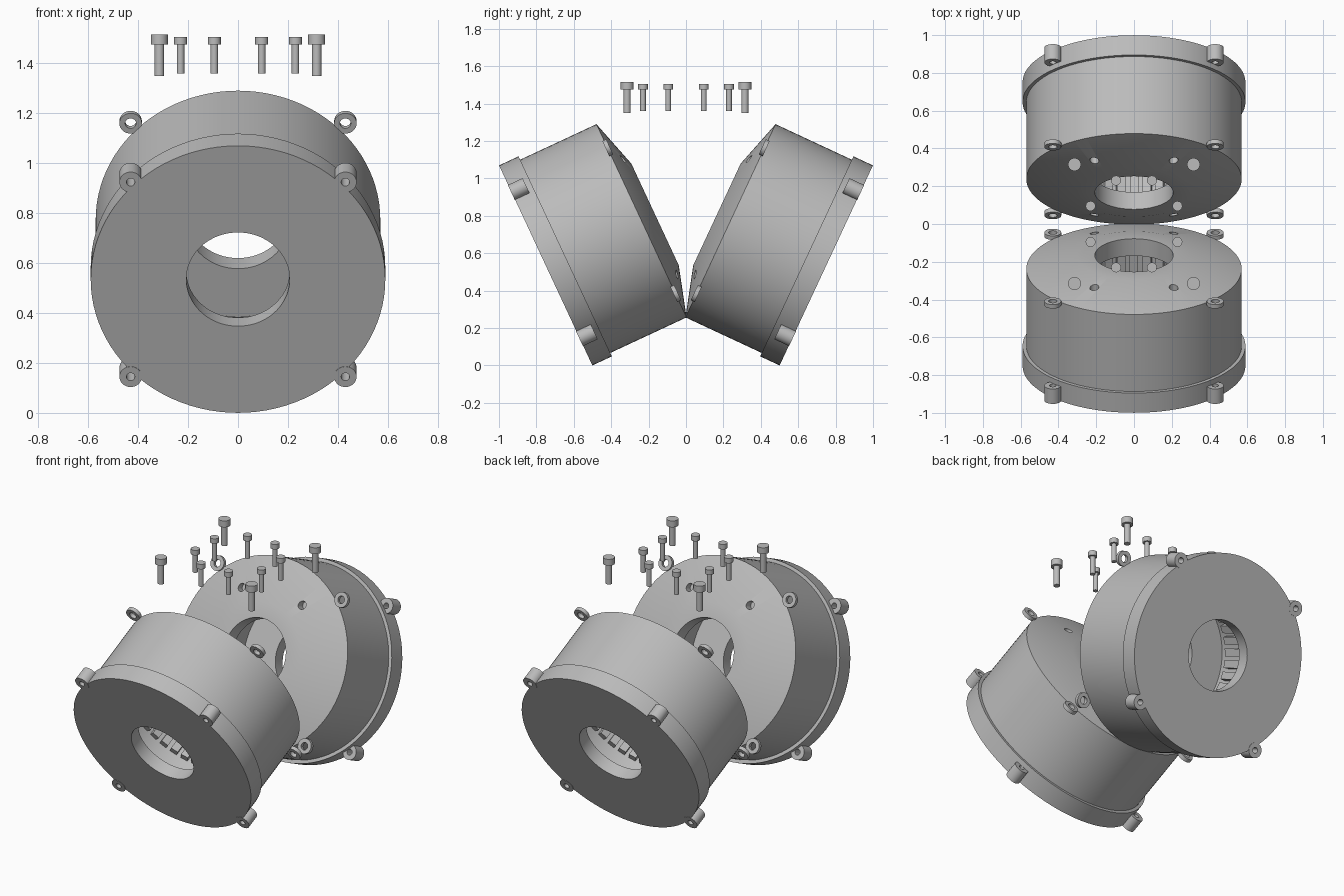
import bpy, bmesh
from math import pi, sin, cos, radians
from mathutils import Matrix, Vector

if "Cube" in bpy.data.objects:
    bpy.data.objects.remove(bpy.data.objects["Cube"], do_unlink=True)

metal = bpy.data.materials.new("grey_metal")
metal.use_nodes = True
GREY = (0.5, 0.5, 0.5, 1)
metal.diffuse_color = GREY
metal.node_tree.nodes["Principled BSDF"].inputs["Base Color"].default_value = GREY


def lathe(bm, profile, steps, at=(0, 0, 0), closed=True):
    """Spin an (r, z) profile around the z axis; an open one starts and ends on the axis."""
    rings = []
    for r, z in profile:
        if r == 0:
            rings.append([bm.verts.new(Vector(at) + Vector((0, 0, z)))] * steps)
        else:
            rings.append([bm.verts.new(Vector(at) + Vector(
                (r * cos(2 * pi * i / steps), r * sin(2 * pi * i / steps), z)))
                for i in range(steps)])
    pairs = list(zip(rings, rings[1:]))
    if closed:
        pairs.append((rings[-1], rings[0]))
    for a, b in pairs:
        for i in range(steps):
            j = (i + 1) % steps
            bm.faces.new(list(dict.fromkeys((a[i], a[j], b[j], b[i]))))


def tube(bm, outer, inner, z0, z1, at, steps=32):
    lathe(bm, [(inner, z0), (outer, z0), (outer, z1), (inner, z1)], steps, at)


def finish(bm, name, matrix):
    bmesh.ops.recalc_face_normals(bm, faces=bm.faces)
    mesh = bpy.data.meshes.new(name)
    bm.to_mesh(mesh)
    bm.free()
    mesh.materials.append(metal)
    ob = bpy.data.objects.new(name, mesh)
    bpy.context.collection.objects.link(ob)
    ob.matrix_world = matrix
    return ob


def smooth(ob):
    bpy.ops.object.select_all(action="DESELECT")
    ob.select_set(True)
    bpy.context.view_layer.objects.active = ob
    bpy.ops.object.shade_smooth_by_angle(angle=radians(30))


# Drum frame: local z is the drum axis, tilted up towards the middle
tilt = radians(25)
s, c = sin(tilt), cos(tilt)
drum_frame = Matrix(((-1, 0, 0, 0), (0, -s, c, -0.75), (0, c, s, 0.535), (0, 0, 0, 1)))
corners = [(x, y) for x in (-1, 1) for y in (-1, 1)]
LUG = 0.43

for side, turn in (("front", 0), ("back", pi)):
    frame = Matrix.Rotation(turn, 4, "Z") @ drum_frame

    # Hollow housing with rear flange, tapered face and central bore
    bm = bmesh.new()
    lathe(bm, [(0.207, 0), (0.59, 0), (0.59, 0.115), (0.57, 0.115), (0.57, 0.565),
               (0.30, 0.645), (0.207, 0.645), (0.207, 0.545), (0.42, 0.545),
               (0.42, 0.08), (0.207, 0.08)], 96)
    housing = finish(bm, side + "_housing", frame)

    # Four screw holes drilled into the tapered face
    bm = bmesh.new()
    for x, y in corners:
        lathe(bm, [(0, 0.57), (0.024, 0.57), (0.024, 0.7), (0, 0.7)], 24,
              (0.21 * x, 0.34 * y, 0), closed=False)
    drill = finish(bm, side + "_drill_cutter", frame)
    drill.hide_render = True
    drill.hide_viewport = True
    cut = housing.modifiers.new("screw_holes", "BOOLEAN")
    cut.object = drill
    cut.solver = "EXACT"
    bpy.context.view_layer.update()
    baked = bpy.data.meshes.new_from_object(
        housing.evaluated_get(bpy.context.evaluated_depsgraph_get()))
    housing.modifiers.clear()
    housing.data = baked
    bpy.data.objects.remove(drill, do_unlink=True)
    smooth(housing)

    # Ring of inner teeth on the cavity wall
    bm = bmesh.new()
    for i in range(36):
        place = (Matrix.Rotation(2 * pi * i / 36, 4, "Z")
                 @ Matrix.Translation((0.405, 0, 0.375))
                 @ Matrix.Diagonal((0.04, 0.045, 0.19, 1)))
        bmesh.ops.create_cube(bm, size=1, matrix=place)
    finish(bm, side + "_inner_teeth", frame)

    # Mounting lugs on the flange and thin eyelets on the face edge
    bm = bmesh.new()
    for x, y in corners:
        tube(bm, 0.045, 0.017, -0.002, 0.085, (LUG * x, LUG * y, 0))
    smooth(finish(bm, side + "_flange_lugs", frame))
    bm = bmesh.new()
    for x, y in corners:
        tube(bm, 0.045, 0.022, 0.555, 0.578, (LUG * x, LUG * y, 0))
    smooth(finish(bm, side + "_face_eyelets", frame))


# Loose cap screws hanging above the drums
def screw(name, x, y, head, shaft, bottom, top):
    bm = bmesh.new()
    lathe(bm, [(0, bottom), (shaft, bottom), (shaft, 1.475), (head, 1.475),
               (head, top), (0, top)], 24, closed=False)
    smooth(finish(bm, name, Matrix.Translation((x, y, 0))))


for x, y in corners:
    screw("large_screw", 0.315 * x, 0.315 * y, 0.034, 0.019, 1.35, 1.515)
    screw("small_outer_screw", 0.23 * x, 0.095 * y, 0.026, 0.015, 1.36, 1.506)
    screw("small_inner_screw", 0.095 * x, 0.23 * y, 0.026, 0.015, 1.36, 1.506)
